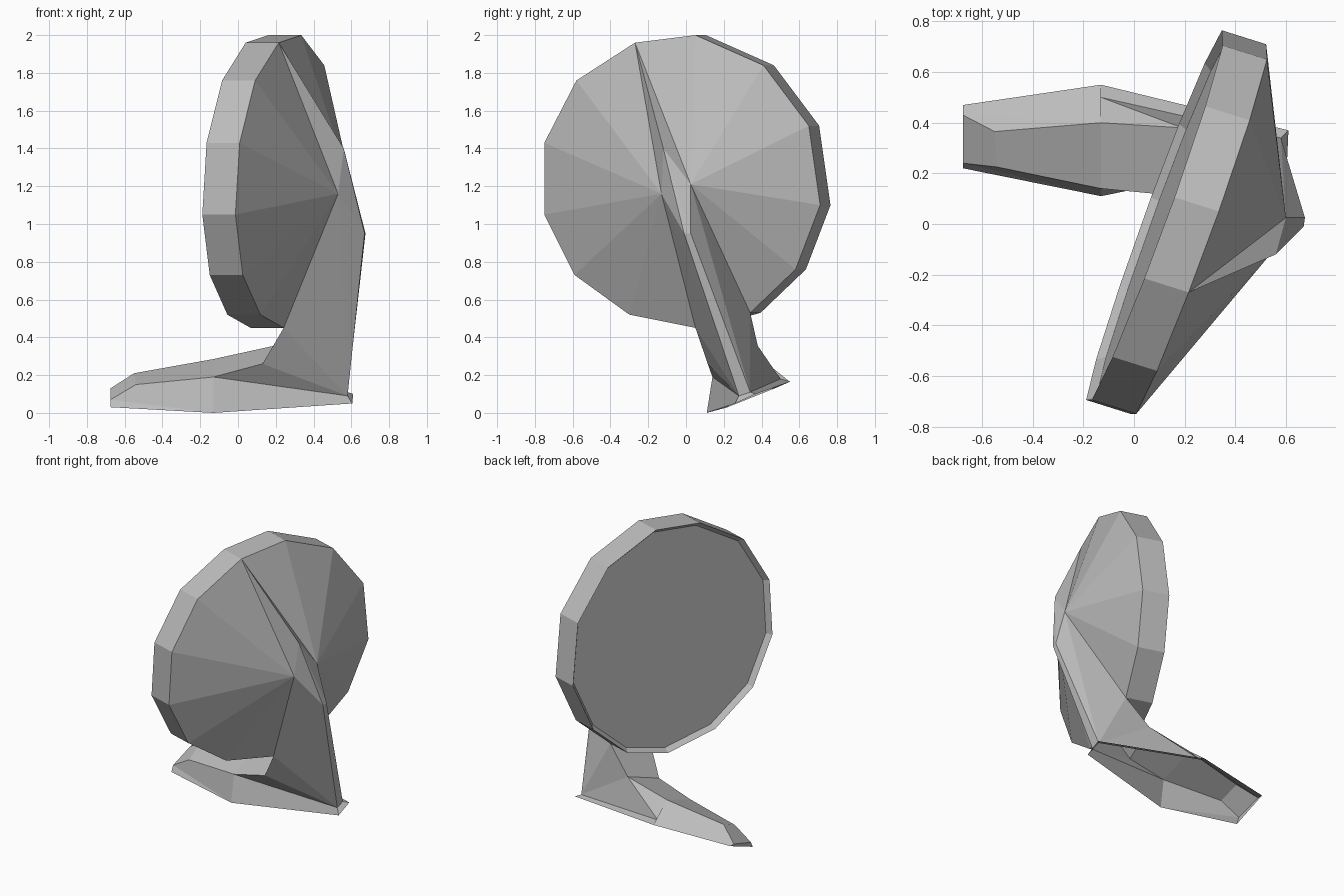
import bpy, bmesh
from mathutils import Vector

cube = bpy.data.objects.get("Cube")
if cube:
    bpy.data.objects.remove(cube, do_unlink=True)

grey = bpy.data.materials.new("plain grey")
grey.use_nodes = True
colour = (0.5, 0.5, 0.5, 1)
grey.diffuse_color = colour
grey.node_tree.nodes["Principled BSDF"].inputs["Base Color"].default_value = colour


def build(name, faces):
    """Make a flat-shaded object from polygons given as corner positions."""
    bm = bmesh.new()
    for corners in faces:
        bm.faces.new([bm.verts.new(c) for c in corners])
    bmesh.ops.remove_doubles(bm, verts=bm.verts, dist=0.0005)
    bmesh.ops.recalc_face_normals(bm, faces=bm.faces)
    mesh = bpy.data.meshes.new(name)
    bm.to_mesh(mesh)
    bm.free()
    mesh.materials.append(grey)
    obj = bpy.data.objects.new(name, mesh)
    bpy.context.collection.objects.link(obj)
    return obj


def strip(a, b):
    """Quads joining two closed loops."""
    n = len(a)
    return [(a[i], a[(i + 1) % n], b[(i + 1) % n], b[i]) for i in range(n)]


# Rim outline in (y, z), laid on the tilted plane of the disc
outline = [(.05, 2), (-.27, 1.96), (-.58, 1.76), (-.75, 1.43), (-.75, 1.05),
           (-.59, .73), (-.3, .52), (.05, .45), (.34, .53), (.58, .76),
           (.71, 1.1), (.65, 1.52), (.41, 1.84)]
rim = [Vector((.27 + .365 * y + .06 * (z - 1.22), y, z)) for y, z in outline]
depth = Vector((-.175, .055, 0))
back = [p + depth for p in rim]
middle = sum(back, Vector()) / len(back)
inner = [middle.lerp(p, .965) - depth * .18 for p in back]

# Housing: two fans of the split cone, the side band and the inner lip
apex_front = Vector((.53, -.13, 1.16))
apex_rear = Vector((.6, .025, 1.21))
fans = [(rim[i], rim[i + 1], apex_front) for i in range(1, 7)]
fans += [(rim[i], rim[(i + 1) % 13], apex_rear) for i in (8, 9, 10, 11, 12, 0)]
build("housing", fans + strip(rim, back) + strip(back, inner))

# Mirror face
glass = build("mirror_glass", [inner])
glass.data.flip_normals() if glass.data.polygons[0].normal.x > 0 else None

# Support arm: a folded fin running from the rim down to the foot
top, low_front, low_rear = rim[1], rim[7], rim[8]
crest = Vector((.56, -.12, 1.4))
ridge_front, ridge_rear = Vector((.67, -.01, .95)), Vector((.675, .025, .95))
heel_front, heel_rear = Vector((.58, .28, .09)), Vector((.58, .34, .11))
neck_front, neck_rear = Vector((.13, .115, .26)), Vector((.19, .38, .355))
knee_front, knee_rear = Vector((-.13, .14, .19)), Vector((-.13, .5, .18))
knee_top = Vector((-.13, .4, .285))
build("support_arm", [
    (top, crest, apex_front),
    (apex_front, crest, ridge_front),
    (apex_front, ridge_front, heel_front),
    (apex_front, heel_front, low_front),
    (low_front, heel_front, neck_front),
    (neck_front, heel_front, knee_front),
    (top, apex_rear, crest),
    (crest, apex_rear, ridge_rear),
    (crest, ridge_rear, ridge_front),
    (ridge_front, ridge_rear, heel_rear, heel_front),
    (apex_rear, low_rear, heel_rear),
    (apex_rear, heel_rear, ridge_rear),
    (low_rear, neck_rear, heel_rear),
    (neck_rear, knee_rear, heel_rear),
    (low_front, neck_front, neck_rear, low_rear),
])

# Foot: a hollow shell, open underneath
toe_low, toe_mid = Vector((-.675, .22, .03)), Vector((-.675, .24, .07))
toe_top, toe_back = Vector((-.675, .43, .13)), Vector((-.675, .47, .13))
bend_front, bend_top = Vector((-.54, .225, .15)), Vector((-.55, .365, .21))
base_front, base_back = Vector((-.13, .11, 0)), Vector((-.13, .55, .165))
tip_front, tip_back = Vector((.605, .26, .05)), Vector((.61, .37, .1))
build("foot", [
    (neck_front, knee_front, knee_top, neck_rear),
    (knee_front, bend_front, bend_top, knee_top),
    (bend_front, toe_mid, toe_top, bend_top),
    (toe_low, toe_back, toe_top, toe_mid),
    (toe_low, toe_mid, base_front),
    (toe_mid, bend_front, knee_front, base_front),
    (base_front, knee_front, heel_front, tip_front),
    (tip_front, heel_front, heel_rear, tip_back),
    (tip_back, heel_rear, knee_rear, base_back),
    (neck_rear, knee_top, knee_rear),
    (knee_rear, knee_top, base_back),
    (knee_top, bend_top, toe_top),
    (knee_top, toe_top, toe_back, base_back),
])
